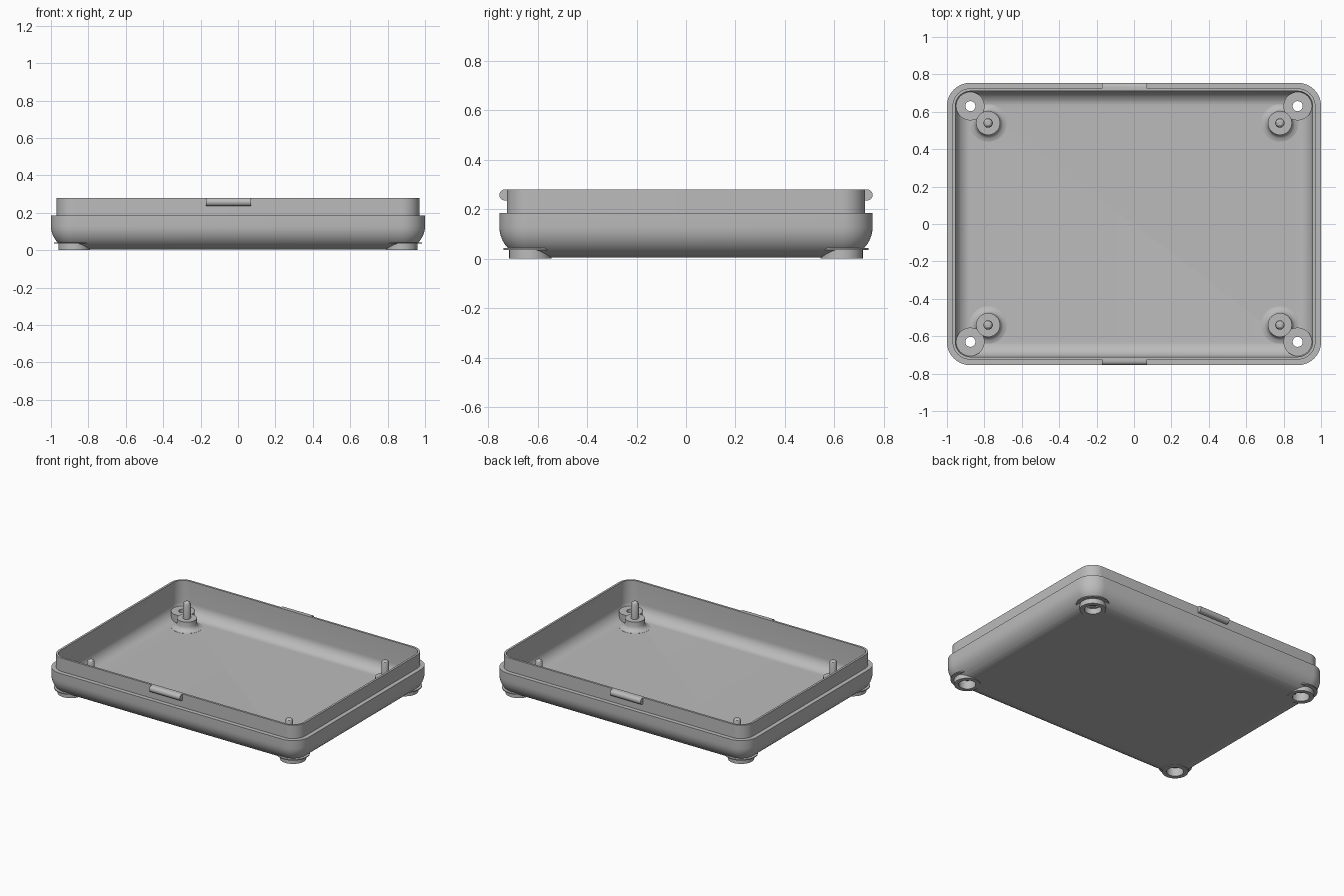
import bpy, bmesh, math

cube = bpy.data.objects.get("Cube")
if cube:
    bpy.data.objects.remove(cube, do_unlink=True)

grey = bpy.data.materials.new("plastic_grey")
grey.use_nodes = True
COL = (0.5, 0.5, 0.5, 1)
grey.diffuse_color = COL
grey.node_tree.nodes["Principled BSDF"].inputs["Base Color"].default_value = COL

HX, HY, R = 1.0, 0.755, 0.125      # half sizes and corner radius
FLOOR, RIM, LIP = 0.045, 0.185, 0.28


def finish(name, bm, loc=(0, 0, 0)):
    bmesh.ops.recalc_face_normals(bm, faces=bm.faces[:])
    me = bpy.data.meshes.new(name)
    bm.to_mesh(me)
    bm.free()
    me.materials.append(grey)
    ob = bpy.data.objects.new(name, me)
    ob.location = loc
    bpy.context.collection.objects.link(ob)
    return ob


def smooth(ob):
    bpy.ops.object.select_all(action='DESELECT')
    ob.select_set(True)
    bpy.context.view_layer.objects.active = ob
    bpy.ops.object.shade_smooth_by_angle(angle=math.radians(32))


def bridge(bm, a, b):
    n = len(a)
    for i in range(n):
        bm.faces.new((a[i], a[(i + 1) % n], b[(i + 1) % n], b[i]))


def rounded_ring(bm, inset, z, seg=12):
    """Rounded rectangle loop, inset from the outer outline."""
    r = max(R - inset, 0.004)
    cx, cy = HX - inset - r, HY - inset - r
    verts = []
    for k, (sx, sy) in enumerate(((1, 1), (-1, 1), (-1, -1), (1, -1))):
        for i in range(seg + 1):
            a = math.pi / 2 * (k + i / seg)
            verts.append(bm.verts.new((sx * cx + r * math.cos(a),
                                       sy * cy + r * math.sin(a), z)))
    return verts


def lathe(name, profile, loc, closed=False, seg=40):
    """Revolve (radius, z) points; open profiles get flat caps."""
    bm = bmesh.new()
    rings = [[bm.verts.new((r * math.cos(2 * math.pi * i / seg),
                            r * math.sin(2 * math.pi * i / seg), z))
              for i in range(seg)] for r, z in profile]
    for a, b in zip(rings, rings[1:]):
        bridge(bm, a, b)
    if closed:
        bridge(bm, rings[-1], rings[0])
    else:
        bm.faces.new(rings[0])
        bm.faces.new(rings[-1])
    return finish(name, bm, loc)


# Tray shell: rounded bottom, stepped rim, thin lip, filleted inside
N = 10
arc = [math.pi / 2 * i / N for i in range(N + 1)]
B = 0.004
profile = [(R - R * math.sin(a), B + R - R * math.cos(a)) for a in arc]
profile += [(0, RIM), (0.03, RIM), (0.03, LIP), (0.045, LIP)]
RI = 0.08
profile += [(0.045 + RI - RI * math.cos(a), FLOOR + RI - RI * math.sin(a)) for a in arc]
bm = bmesh.new()
rings = [rounded_ring(bm, i, z) for i, z in profile]
for a, b in zip(rings, rings[1:]):
    bridge(bm, a, b)
bm.faces.new(rings[0])
bm.faces.new(rings[-1])
shell = finish("tray_shell", bm)

corners = [(sx, sy) for sx in (-1, 1) for sy in (-1, 1)]
FX, FY = HX - R, HY - R

# Screw openings through the shell
for sx, sy in corners:
    cutter = lathe("screw_cutter", [(0.062, -0.1), (0.062, 0.09)], (sx * FX, sy * FY, 0))
    cutter.hide_render = True
    mod = shell.modifiers.new("screw_hole", 'BOOLEAN')
    mod.operation, mod.solver, mod.object = 'DIFFERENCE', 'EXACT', cutter
    bpy.context.view_layer.objects.active = shell
    bpy.ops.object.modifier_apply(modifier=mod.name)
    bpy.data.objects.remove(cutter, do_unlink=True)
smooth(shell)

# Hollow foot with thin flange and inner screw boss
foot = [(0.027, 0.10), (0.076, 0.10), (0.076, 0.042), (0.108, 0.042), (0.108, 0.035),
        (0.085, 0.035), (0.085, 0), (0.055, 0), (0.055, 0.06), (0.027, 0.06)]
# Locating pin on a flared post
post = [(0.1, FLOOR - 0.005), (0.1, FLOOR + 0.001), (0.082, 0.050), (0.07, 0.060),
        (0.064, 0.075), (0.064, 0.11), (0.025, 0.11), (0.025, 0.212), (0.021, 0.221),
        (0.012, 0.227)]
for sx, sy in corners:
    tag = ("front" if sy < 0 else "back") + ("_left" if sx > 0 else "_right")
    smooth(lathe("foot_" + tag, foot, (sx * FX, sy * FY, 0), closed=True))
    smooth(lathe("pin_post_" + tag, post, (sx * 0.78, sy * 0.54, 0)))

# Rounded snap ridges on the lip
RR = 0.0225
for name, s in (("front", -1), ("back", 1)):
    pts = [(0.715, LIP - 2 * RR)]
    pts += [(0.7325 + RR * math.cos(t), LIP - RR + RR * math.sin(t))
            for t in (math.pi * (i / 12 - 0.5) for i in range(13))]
    pts += [(0.715, LIP)]
    bm = bmesh.new()
    ends = [[bm.verts.new((x, s * y, z)) for y, z in pts] for x in (-0.17, 0.07)]
    bridge(bm, *ends)
    for e in ends:
        bm.faces.new(e)
    smooth(finish("snap_ridge_" + name, bm))
